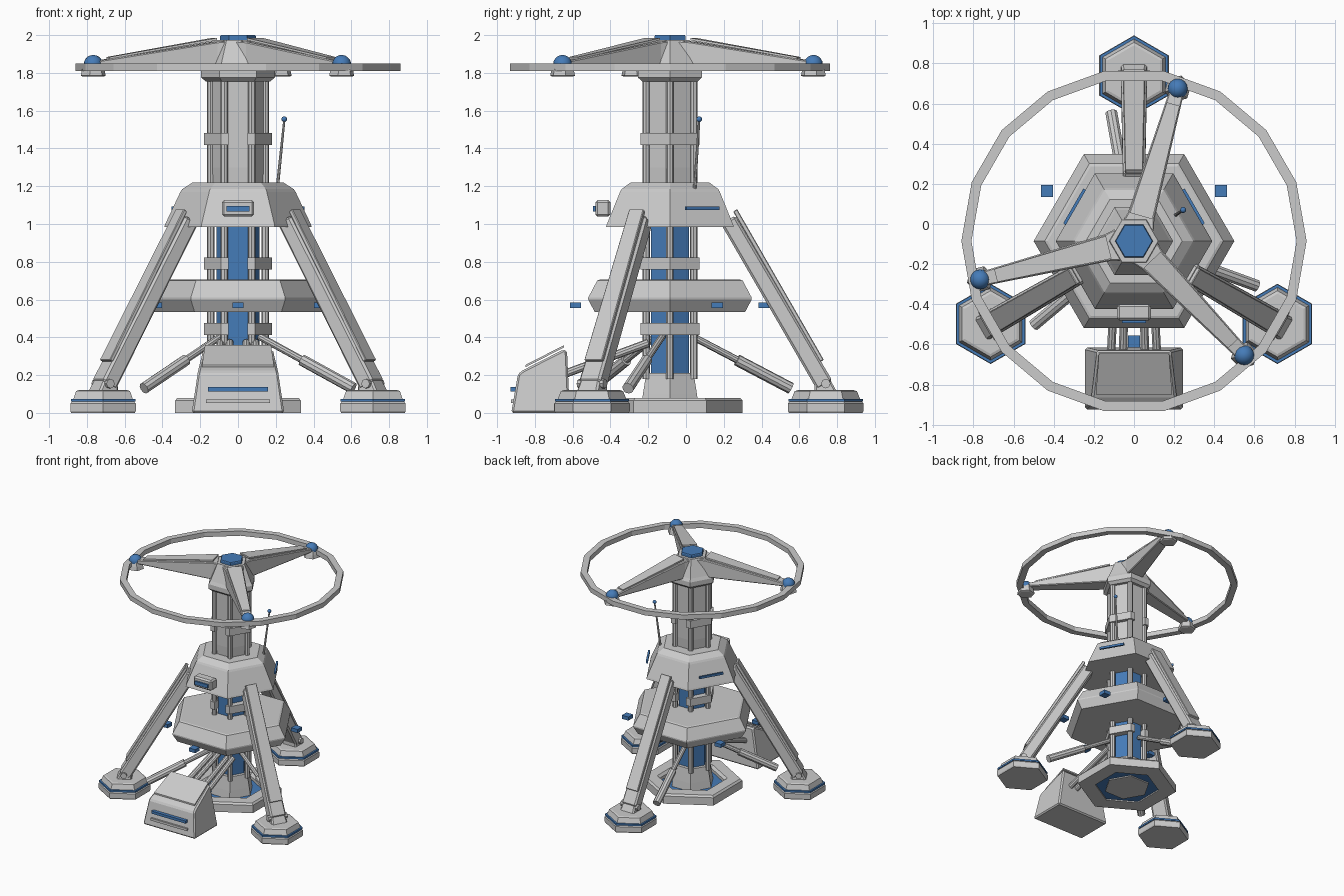
import bpy, bmesh, math
from mathutils import Matrix, Vector

if "Cube" in bpy.data.objects:
    bpy.data.objects.remove(bpy.data.objects["Cube"])

AX = Vector((0, -0.085, 0))          # mast axis
BLUE = bpy.data.materials.new("blue")
BLUE.diffuse_color = (0.06, 0.2, 0.48, 1)
BLUE.use_nodes = True
BLUE.node_tree.nodes["Principled BSDF"].inputs["Base Color"].default_value = BLUE.diffuse_color


def finish(name, bm, blue=False, bevel=0):
    bmesh.ops.recalc_face_normals(bm, faces=bm.faces)
    me = bpy.data.meshes.new(name)
    bm.to_mesh(me)
    bm.free()
    ob = bpy.data.objects.new(name, me)
    bpy.context.collection.objects.link(ob)
    if blue:
        me.materials.append(BLUE)
    if bevel:
        m = ob.modifiers.new("bevel", 'BEVEL')
        m.width, m.segments = bevel, 1
    return ob


def bridge(name, rings, loop=False, **kw):
    """Skin a list of equal-length point rings; cap the ends or close the loop."""
    bm = bmesh.new()
    vs = [[bm.verts.new(p) for p in r] for r in rings]
    n = len(vs[0])
    pairs = list(zip(vs, vs[1:])) + ([(vs[-1], vs[0])] if loop else [])
    for a, b in pairs:
        for i in range(n):
            bm.faces.new((a[i], a[(i + 1) % n], b[(i + 1) % n], b[i]))
    if not loop:
        bm.faces.new(vs[0])
        bm.faces.new(vs[-1])
    return finish(name, bm, **kw)


def polar(r, deg, z=0, c=AX):
    a = math.radians(deg)
    return Vector((c.x + r * math.cos(a), c.y + r * math.sin(a), z))


def turned(name, profile, n=6, rot=0, c=AX, **kw):
    """N-sided turned shape from (radius, z) pairs."""
    return bridge(name, [[polar(r, rot + 360 * i / n, z, c) for i in range(n)]
                         for r, z in profile], **kw)


def radial(name, ang, sections, **kw):
    """Beam in a radial plane; section = (r0, z0, r1, z1, half width)."""
    t = Vector((-math.sin(math.radians(ang)), math.cos(math.radians(ang)), 0))
    rings = []
    for r0, z0, r1, z1, w in sections:
        a, b = polar(r0, ang, z0), polar(r1, ang, z1)
        rings.append([a - t * w, a + t * w, b + t * w, b - t * w])
    return bridge(name, rings, **kw)


def box(name, c, size, ang=0, **kw):
    bm = bmesh.new()
    bmesh.ops.create_cube(bm, size=1, matrix=Matrix.Translation(c)
                          @ Matrix.Rotation(math.radians(ang), 4, 'Z')
                          @ Matrix.Diagonal((*size, 1)))
    return finish(name, bm, **kw)


def rod(name, a, b, r, r2=None, n=10, **kw):
    a, b = Vector(a), Vector(b)
    d = b - a
    bm = bmesh.new()
    bmesh.ops.create_cone(bm, cap_ends=True, segments=n, radius1=r,
                          radius2=r if r2 is None else r2, depth=d.length,
                          matrix=Matrix.Translation((a + b) / 2)
                          @ d.to_track_quat('Z', 'Y').to_matrix().to_4x4())
    return finish(name, bm, **kw)


def ball(name, c, r):
    bm = bmesh.new()
    bmesh.ops.create_uvsphere(bm, u_segments=16, v_segments=10, radius=r,
                              matrix=Matrix.Translation(c))
    ob = finish(name, bm, blue=True)
    ob.data.polygons.foreach_set("use_smooth", [True] * len(ob.data.polygons))


# base plate, recessed glow floor and pedestal
turned("base_plate", [(.385, 0), (.385, .065), (.37, .08), (.27, .08), (.25, .06), (.25, 0)], rot=30, loop=True)
turned("base_glow_floor", [(.26, .01), (.26, .035)], rot=30, blue=True)
turned("pedestal", [(.18, 0), (.165, .1), (.145, .21)])

# mast: blue lower core, grey upper core, six rods
turned("glow_core", [(.115, .2), (.115, 1.0)], blue=True)
turned("upper_core", [(.135, 1.15), (.145, 1.3), (.145, 1.79)])
for i in range(6):
    rod("mast_rod", polar(.145, 60 * i, .18), polar(.145, 60 * i, 1.79), .02, n=8)
# split clamp bands round the rods
HALF = [(.05, -.156), (.09, -.156), (.18, 0), (.09, .156), (.05, .156),
        (.05, .105), (.065, .105), (.12, 0), (.065, -.105), (.05, -.105)]
for z in (.445, .79, 1.45):
    for s in (-1, 1):
        bridge("clamp_band", [[(s * x, y + AX.y, z + h) for x, y in HALF] for h in (-.032, .032)])

# middle platform with floating marker blocks
turned("mid_platform", [(.46, .535), (.5, .6), (.5, .61), (.445, .7), (.43, .705)])
for i in range(6):
    box("marker_block", polar(.5, 30 + 60 * i, .57), (.06, .06, .03), blue=True)

# upper housing with light strips and front sensor
turned("upper_housing", [(.39, .985), (.385, 1.0), (.305, 1.17), (.295, 1.185), (.24, 1.22)])
for a in (30, 150):
    box("housing_light_strip", polar(.342, a, 1.083), (.015, .2, .018), ang=a, blue=True)
box("front_sensor", (0, -.44, 1.083), (.17, .08, .088), bevel=.012)
box("front_sensor_light", (0, -.482, 1.08), (.12, .022, .03), blue=True)

# antenna
rod("antenna", (.207, .045, 1.18), (.245, .07, 1.55), .009, .006, n=8)
ball("antenna_tip", (.245, .07, 1.555), .015)

# rotor hub
turned("rotor_collar", [(.17, 1.755), (.195, 1.775), (.195, 1.815), (.18, 1.84), (.12, 1.975)])
turned("rotor_cap", [(.094, 1.97), (.094, 1.995), (.09, 2.0)], blue=True)

# rotor rim
turned("rotor_rim", [(.86, 1.81), (.86, 1.85), (.81, 1.85), (.81, 1.81)], n=18, loop=True)

# rotor spokes with cover strips, end pods and lamps
for a in (74, 194, 314):
    radial("rotor_spoke", a, [(.06, 1.80, .06, 1.97, .085), (.13, 1.82, .13, 1.965, .068),
                              (.8, 1.835, .8, 1.86, .035)], bevel=.006)
    radial("spoke_cover", a, [(.13, 1.972, .13, 1.985, .058), (.71, 1.873, .71, 1.884, .033)])
    p = polar(.79, a)
    turned("rim_pod", [(.055, 1.78), (.068, 1.785), (.062, 1.815), (.05, 1.85)], c=p, rot=a)
    ball("rim_lamp", (p.x, p.y, 1.845), .05)

# three legs with feet
for a in (90, 210, 330):
    radial("leg_beam", a, [(.27, 1.0, .345, 1.045, .055), (.78, .12, .86, .17, .065)], bevel=.012)
    radial("leg_cover", a, [(.335, 1.065, .355, 1.08, .045), (.795, .27, .815, .28, .055)], bevel=.004)
    radial("ankle_block", a, [(.765, .11, .885, .11, .065), (.765, .2, .835, .2, .055)], bevel=.01)
    t = polar(.08, a + 90, 0, Vector())
    p = polar(.825, a, .155)
    rod("ankle_pin", p - t, p + t, .025, n=8)
    f = polar(.825, a)
    turned("foot", [(.195, 0), (.2, .01), (.2, .05), (.185, .065), (.165, .115), (.15, .12)], c=f, rot=30)
    turned("foot_light_band", [(.197, .06), (.197, .074)], c=f, rot=30, blue=True)

# telescopic stabiliser struts
for a in (100, 220, 340):
    rod("strut_inner", polar(.12, a, .405), polar(.45, a, .235), .019)
    rod("strut_outer", polar(.36, a, .28), polar(.65, a, .13), .031)

# front console: tapered side profile, sloped screen panel, lights, feed pipes
SIDE = [(-.925, 0, .245), (-.89, .205, .215), (-.865, .225, .21),
        (-.65, .335, .185), (-.63, .33, .185), (-.615, 0, .245)]
bridge("console_body", [[(s * w, y, z) for y, z, w in SIDE] for s in (-1, 1)], bevel=.012)
bridge("console_panel", [[(s * w, y, z + h) for s, w, y, z in
                          ((-1, .19, -.85, .242), (1, .19, -.85, .242),
                           (1, .175, -.645, .347), (-1, .175, -.645, .347))] for h in (0, .012)])
box("console_light", (0, -.91, .125), (.32, .04, .022), blue=True)
box("console_slot", (0, -.917, .062), (.34, .02, .02))
for s in (-1, 1):
    for x in (.055, .115):
        rod("feed_pipe", (s * x * .8, -.2, .37), (s * x, -.66, .2), .022)
